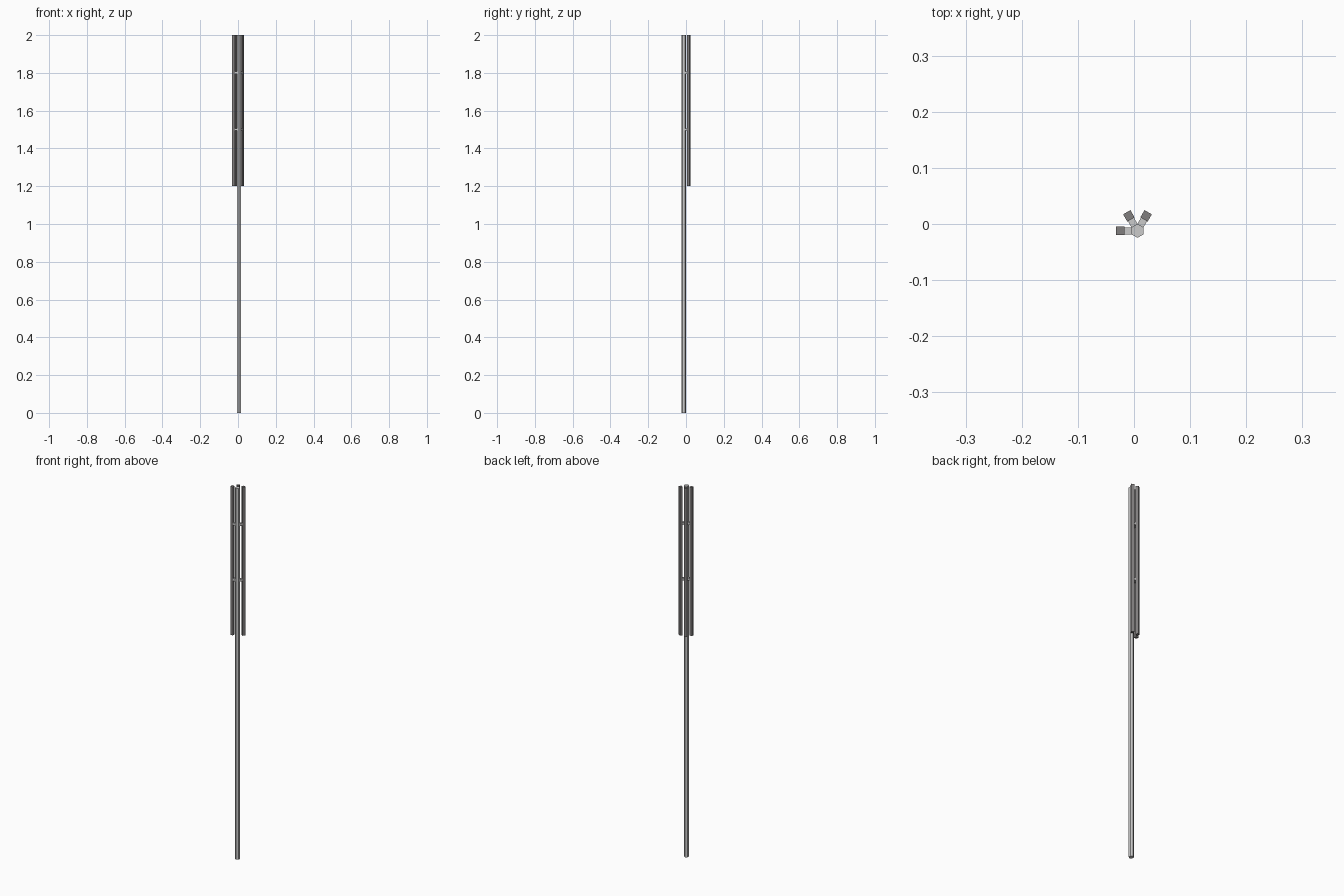
import bpy
from math import radians, cos, sin

if "Cube" in bpy.data.objects:
    bpy.data.objects.remove(bpy.data.objects["Cube"])

CX, CY = 0.0062, -0.0121    # mast axis
R = 0.0125                  # hexagonal mast radius
DIST = 0.0307               # mast axis to panel centre
PANEL = 0.015               # panel width and depth

panel_mat = bpy.data.materials.new("dark_grey")
panel_mat.diffuse_color = (0.22, 0.21, 0.21, 1)
panel_mat.use_nodes = True
panel_mat.node_tree.nodes["Principled BSDF"].inputs["Base Color"].default_value = panel_mat.diffuse_color


def box(name, angle, dist, z, size):
    """Box placed radially around the mast."""
    bpy.ops.mesh.primitive_cube_add(
        size=1, location=(CX + dist * cos(angle), CY + dist * sin(angle), z),
        rotation=(0, 0, angle))
    ob = bpy.context.object
    ob.name = name
    ob.scale = size
    return ob


# Hexagonal mast, corners pointing front and back
bpy.ops.mesh.primitive_cylinder_add(vertices=6, radius=R, depth=2, location=(CX, CY, 1))
bpy.context.object.name = "mast"

# Three antenna panels, each held by two short brackets
inner = R * cos(radians(30)) - 0.0005
outer = DIST - PANEL / 2 + 0.0005
for i, deg in enumerate((60, 120, 180), 1):
    a = radians(deg)
    panel = box(f"antenna_panel_{i}", a, DIST, 1.6, (PANEL, PANEL, 0.8))
    panel.data.materials.append(panel_mat)
    for level, z in (("lower", 1.5), ("upper", 1.8)):
        box(f"{level}_bracket_{i}", a, (inner + outer) / 2, z,
            (outer - inner, 0.0125, 0.0125))
